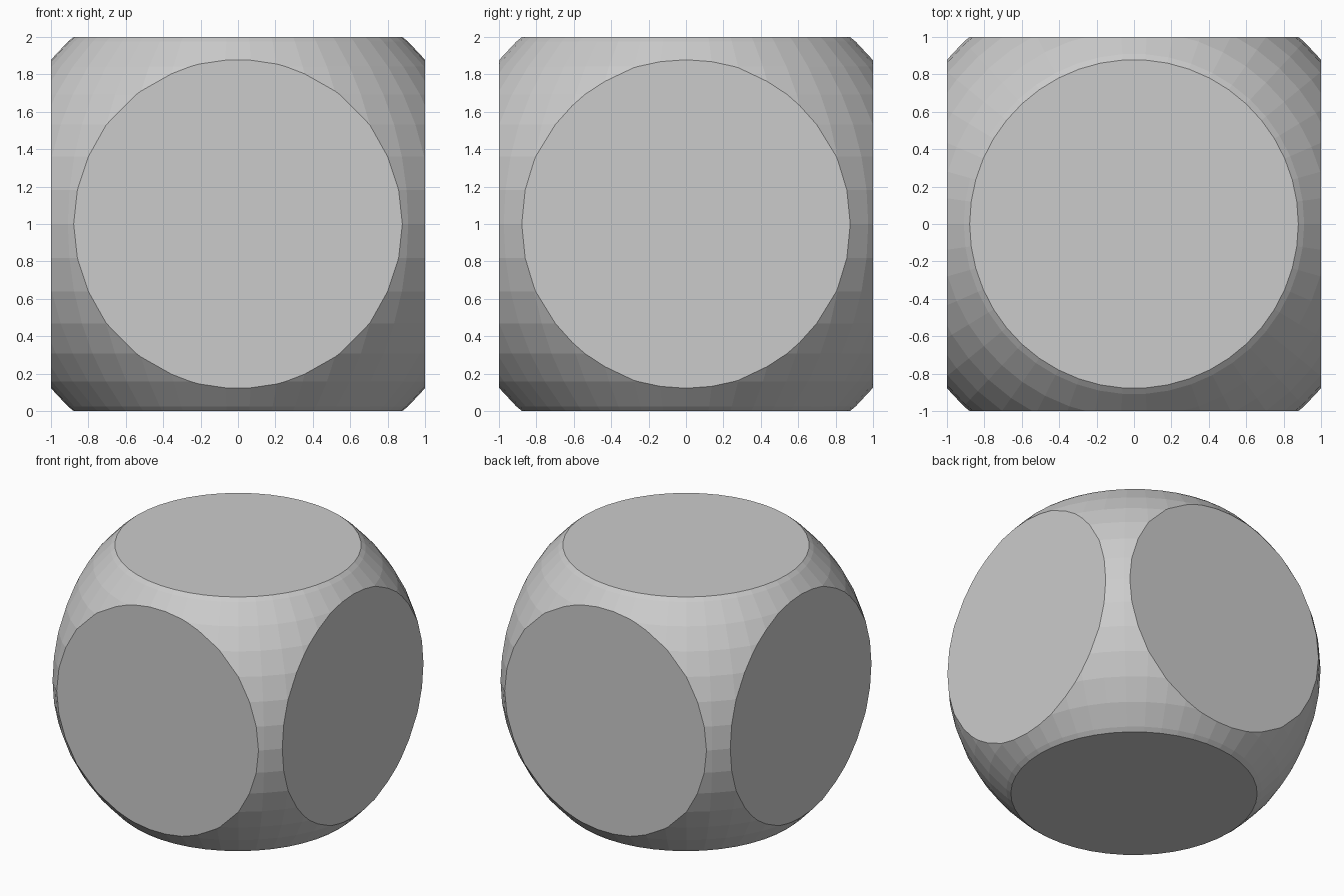
import bpy, bmesh
from math import sin, cos, pi
from mathutils import Vector

if "Cube" in bpy.data.objects:
    bpy.data.objects.remove(bpy.data.objects["Cube"])

R, RINGS, SEGS = 4 / 3, 23, 46

bm = bmesh.new()

# Faceted ball: rings sit half a step off the poles, one ring on the equator
rings = []
for i in range(RINGS):
    phi = pi * (i + 0.5) / RINGS
    rings.append([bm.verts.new((R * sin(phi) * cos(2 * pi * j / SEGS),
                                R * sin(phi) * sin(2 * pi * j / SEGS),
                                R * cos(phi))) for j in range(SEGS)])
for a, b in zip(rings, rings[1:]):
    for j in range(SEGS):
        k = (j + 1) % SEGS
        bm.faces.new((a[j], b[j], b[k], a[k]))
bm.faces.new(rings[0])
bm.faces.new(rings[-1][::-1])

# Slice off the six sides of the cube and cap each cut with a flat disc
for axis in range(3):
    for side in (1, -1):
        n = Vector((0, 0, 0))
        n[axis] = side
        geom = bm.verts[:] + bm.edges[:] + bm.faces[:]
        cut = bmesh.ops.bisect_plane(bm, geom=geom, dist=1e-6, plane_co=n,
                                     plane_no=n, clear_outer=True)
        rim = [e for e in cut["geom_cut"] if isinstance(e, bmesh.types.BMEdge)]
        bmesh.ops.edgeloop_fill(bm, edges=rim)

bmesh.ops.recalc_face_normals(bm, faces=bm.faces[:])
bmesh.ops.translate(bm, verts=bm.verts[:], vec=(0, 0, 1))

mesh = bpy.data.meshes.new("rounded_cube")
bm.to_mesh(mesh)
bm.free()
bpy.context.collection.objects.link(bpy.data.objects.new("rounded_cube", mesh))
